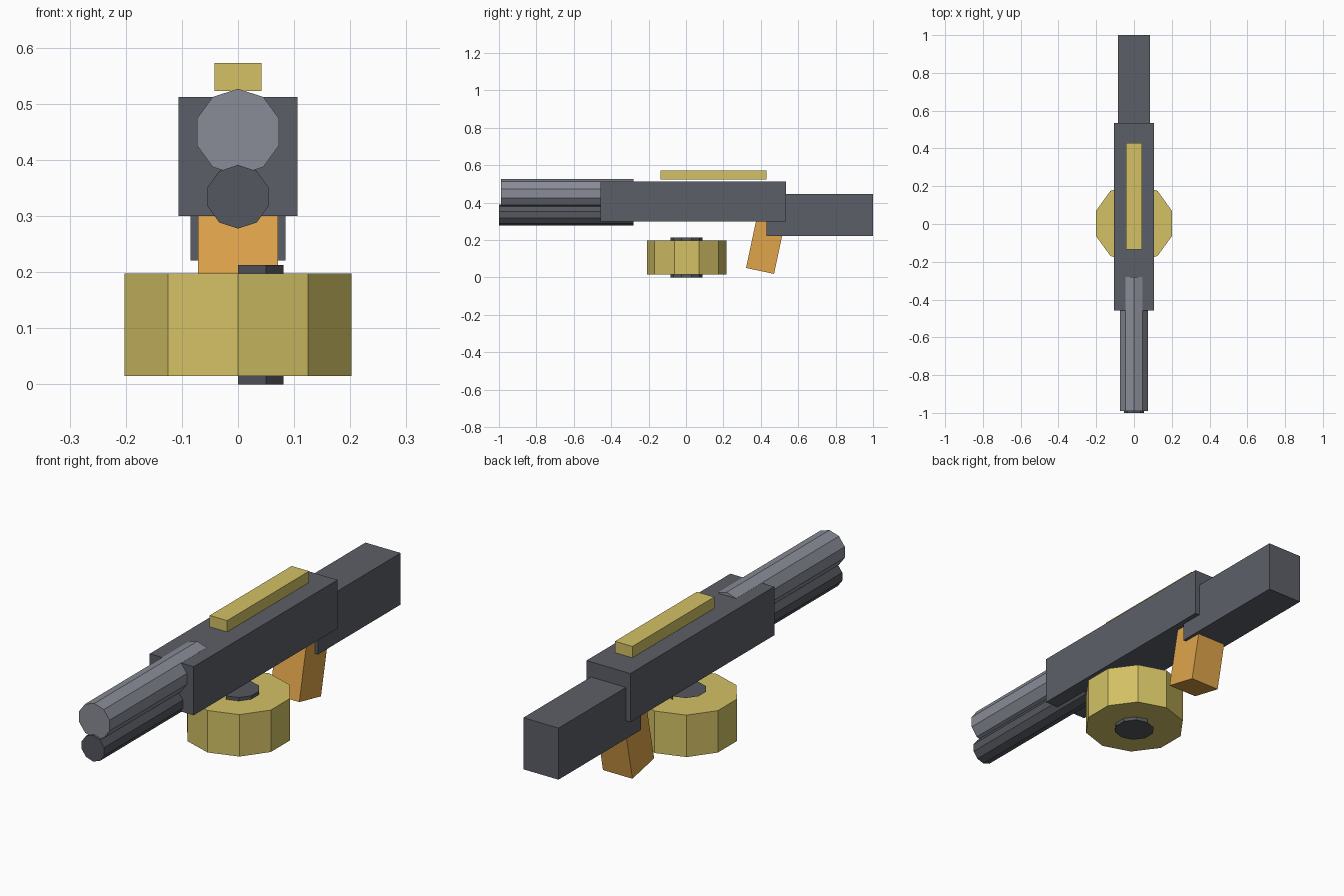
import bpy, bmesh, math
from mathutils import Matrix

if "Cube" in bpy.data.objects:
    bpy.data.objects.remove(bpy.data.objects["Cube"])


def material(name, r, g, b):
    lin = lambda c: ((c / 255 + 0.055) / 1.055) ** 2.4
    m = bpy.data.materials.new(name)
    m.diffuse_color = (lin(r), lin(g), lin(b), 1)
    m.use_nodes = True
    m.node_tree.nodes["Principled BSDF"].inputs["Base Color"].default_value = m.diffuse_color
    return m


dark = material("dark_grey", 92, 95, 103)
light = material("light_grey", 137, 140, 150)
charcoal = material("charcoal", 84, 87, 94)
gold = material("gold", 211, 193, 101)
orange = material("orange", 224, 165, 75)


def finish(name, bm, mat):
    me = bpy.data.meshes.new(name)
    bm.to_mesh(me)
    bm.free()
    me.materials.append(mat)
    ob = bpy.data.objects.new(name, me)
    bpy.context.collection.objects.link(ob)
    return ob


def box(name, half_x, y0, y1, z0, z1, mat):
    bm = bmesh.new()
    bmesh.ops.create_cube(bm, size=1, matrix=Matrix.Translation((0, (y0 + y1) / 2, (z0 + z1) / 2))
                          @ Matrix.Diagonal((2 * half_x, y1 - y0, z1 - z0, 1)))
    return finish(name, bm, mat)


def prism(name, r, a, b, mat, along_y=False, z=0.0, y=0.0, open_left=False):
    """Ten-sided cylinder from a to b, with a corner on the x = 0 plane."""
    bm = bmesh.new()
    bmesh.ops.create_cone(bm, cap_ends=True, segments=10, radius1=r, radius2=r, depth=b - a,
                          matrix=Matrix.Translation((0, 0, (a + b) / 2)))
    top = max(bm.verts, key=lambda v: v.co.y)
    if abs(top.co.x) > 1e-4:
        bm.transform(Matrix.Rotation(math.pi / 10, 4, 'Z'))
    bm.normal_update()
    if open_left:
        side = [f for f in bm.faces if abs(f.normal.z) < 0.5 and f.normal.x < -0.05]
        bmesh.ops.delete(bm, geom=side, context='FACES_ONLY')
    if along_y:
        bm.transform(Matrix.Translation((0, 0, z)) @ Matrix.Rotation(-math.pi / 2, 4, 'X'))
    else:
        bm.transform(Matrix.Translation((0, y, 0)))
    return finish(name, bm, mat)


# Body, stock and top rail
box("body", 0.106, -0.457, 0.535, 0.30, 0.512, dark)
box("stock", 0.085, 0.43, 1.0, 0.221, 0.446, dark)
box("top_rail", 0.042, -0.135, 0.43, 0.523, 0.573, gold)

# Barrels
prism("upper_barrel", 0.077, -0.99, -0.28, light, along_y=True, z=0.45)
prism("lower_barrel", 0.0567, -1.0, -0.28, charcoal, along_y=True, z=0.3345)

# Drum magazine, and hub whose left side wall is open
prism("drum", 0.2125, 0.015, 0.198, gold, y=0.003)
prism("drum_hub", 0.085, 0.0, 0.213, charcoal, y=0.003, open_left=True)

# Slanted grip, pivoting on its lower front corner
grip = box("grip", 0.071, 0.0, 0.153, 0.0, 0.29, orange)
grip.data.transform(Matrix.Translation((0, 0.321, 0.051)) @ Matrix.Rotation(math.radians(-12), 4, 'X'))
